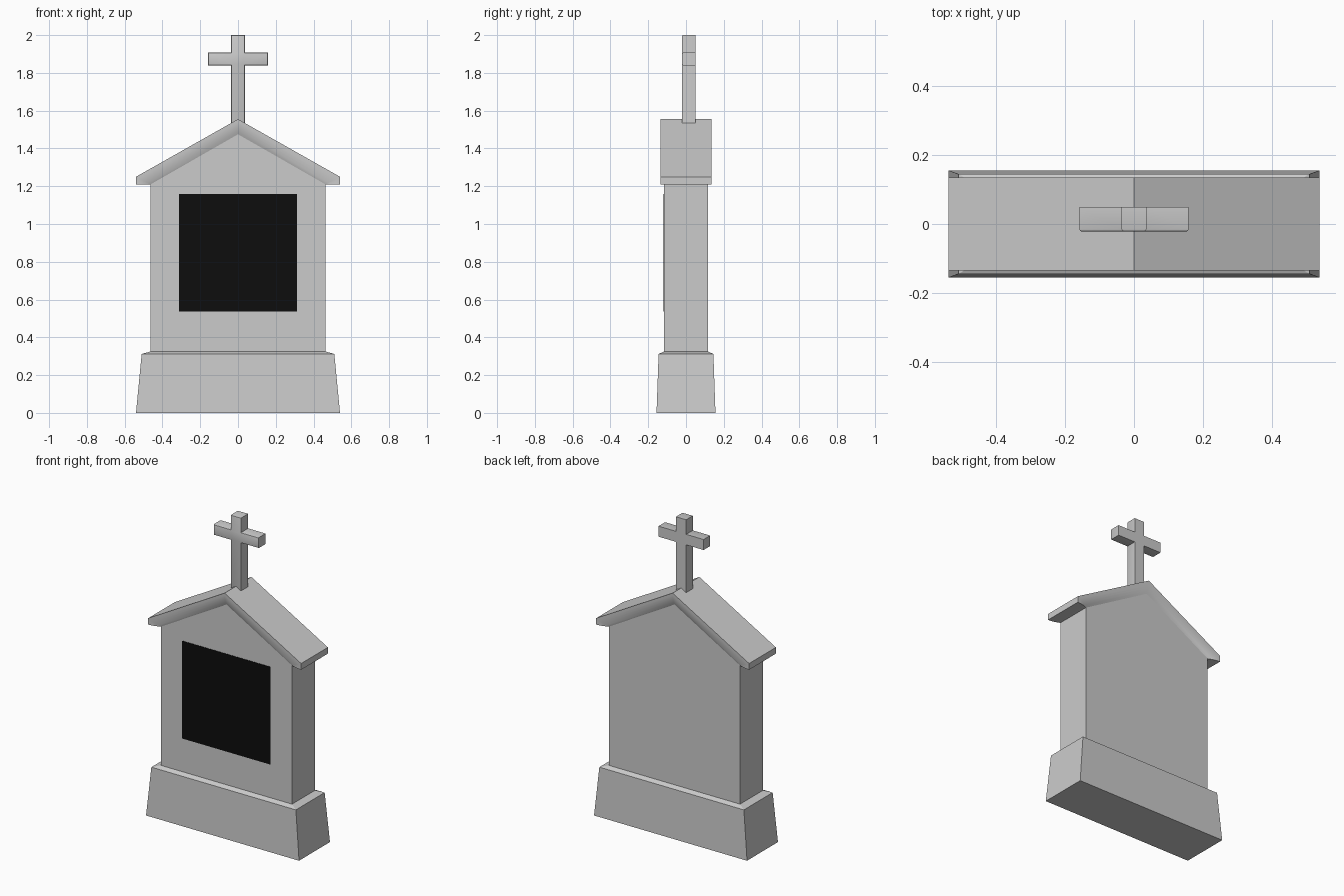
import bpy, bmesh, math

cube = bpy.data.objects.get("Cube")
if cube:
    bpy.data.objects.remove(cube, do_unlink=True)


def material(name, rgb):
    mat = bpy.data.materials.new(name)
    mat.use_nodes = True
    mat.diffuse_color = (*rgb, 1)
    mat.node_tree.nodes["Principled BSDF"].inputs["Base Color"].default_value = (*rgb, 1)
    return mat


stone = material("grey stone", (0.6, 0.6, 0.6))
black = material("black panel", (0.004, 0.004, 0.004))


def finish(bm, name, mat):
    bmesh.ops.remove_doubles(bm, verts=bm.verts, dist=0.0001)
    bmesh.ops.recalc_face_normals(bm, faces=bm.faces)
    mesh = bpy.data.meshes.new(name)
    bm.to_mesh(mesh)
    bm.free()
    mesh.materials.append(mat)
    obj = bpy.data.objects.new(name, mesh)
    bpy.context.collection.objects.link(obj)
    return obj


def loft(bm, rings, around, along):
    """Skin rings of points; close around each ring and/or along the row of rings."""
    rows = [[bm.verts.new(p) for p in ring] for ring in rings]
    n, m = len(rows[0]), len(rows)
    for i in range(m if along else m - 1):
        a, b = rows[i], rows[(i + 1) % m]
        for j in range(n if around else n - 1):
            k = (j + 1) % n
            bm.faces.new((a[j], a[k], b[k], b[j]))
    return rows


def prism(outline, y0, y1, name, mat):
    """Extrude an x-z outline along y."""
    bm = bmesh.new()
    rows = loft(bm, [[(x, y, z) for x, z in outline] for y in (y0, y1)], True, False)
    for row in rows:
        bm.faces.new(row)
    return finish(bm, name, mat)


def mirrored(half):
    """Complete an outline from its +x half, listed from bottom to top."""
    return half + [(-x, z) for x, z in reversed(half) if x > 0]


# Tapered plinth with a sloping lip
bm = bmesh.new()
rows = loft(bm, [[(sx * x, sy * y, z) for sx, sy in ((-1, -1), (1, -1), (1, 1), (-1, 1))]
                 for x, y, z in ((0.54, 0.156, 0), (0.51, 0.145, 0.312), (0.463, 0.116, 0.325))],
            True, False)
bm.faces.new(rows[0])
bm.faces.new(rows[-1])
finish(bm, "plinth", stone)

# Gabled body
prism(mirrored([(0.463, 0.32), (0.463, 1.21), (0, 1.475)]), -0.116, 0.116, "body", stone)

# Roof with curved gable mouldings at front and back
outer = mirrored([(0.54, 1.21), (0.54, 1.25), (0, 1.555)])
inner = mirrored([(0.463, 1.21), (0.463, 1.21), (0, 1.475)])
STEPS = 5


def roof_ring(t, side):
    y = side * (0.135 - 0.019 * t * t)
    return [(a + (c - a) * t, y, b + (d - b) * t) for (a, b), (c, d) in zip(outer, inner)]


ts = [i / STEPS for i in range(STEPS + 1)]
bm = bmesh.new()
rows = loft(bm, [roof_ring(t, -1) for t in reversed(ts)] + [roof_ring(t, 1) for t in ts],
            False, True)
for end in (0, -1):
    bm.faces.new([row[end] for row in rows])
roof = finish(bm, "roof", stone)

# Cross with chamfered front edges
cross = prism(mirrored([(0.036, 1.53), (0.036, 1.84), (0.159, 1.84), (0.159, 1.907),
                        (0.036, 1.907), (0.036, 2.0)]), -0.022, 0.05, "cross", stone)
bm = bmesh.new()
bm.from_mesh(cross.data)
rim = [e for e in bm.edges if all(v.co.y < -0.02 for v in e.verts)]
bmesh.ops.bevel(bm, geom=rim, offset=0.007, segments=2, profile=0.5, affect='EDGES')
bm.to_mesh(cross.data)
bm.free()

# Dark plate on the front
prism([(-0.312, 0.538), (0.312, 0.538), (0.312, 1.16), (-0.312, 1.16)],
      -0.119, -0.115, "front_panel", black)

# Smooth the curved parts
bpy.ops.object.select_all(action='DESELECT')
for obj in (roof, cross):
    obj.select_set(True)
bpy.context.view_layer.objects.active = roof
bpy.ops.object.shade_smooth_by_angle(angle=math.radians(35))
